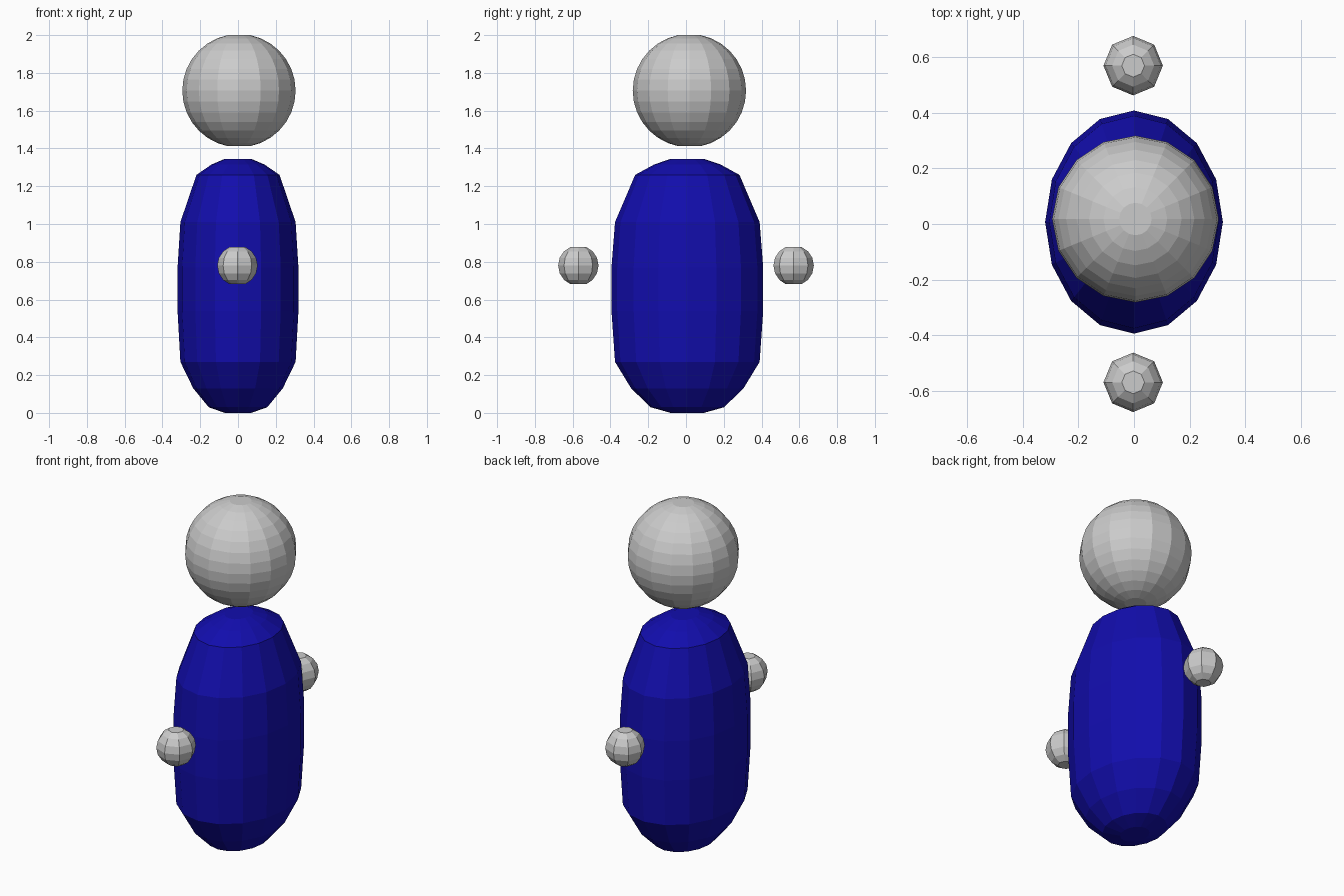
import bpy, bmesh
from math import sin, cos, pi

if "Cube" in bpy.data.objects:
    bpy.data.objects.remove(bpy.data.objects["Cube"])


def lathe(name, profile, sides, center, y_scale=1.0, color=None):
    """Flat-shaded closed surface from (radius, z) rings with flat end caps."""
    bm = bmesh.new()
    rings = []
    for r, z in profile:
        rings.append([bm.verts.new((r * cos(2 * pi * i / sides),
                                    r * y_scale * sin(2 * pi * i / sides), z))
                      for i in range(sides)])
    for a, b in zip(rings, rings[1:]):
        for i in range(sides):
            j = (i + 1) % sides
            bm.faces.new((a[i], a[j], b[j], b[i]))
    bm.faces.new(rings[0][::-1])
    bm.faces.new(rings[-1])
    bmesh.ops.recalc_face_normals(bm, faces=bm.faces)
    mesh = bpy.data.meshes.new(name)
    bm.to_mesh(mesh)
    bm.free()
    obj = bpy.data.objects.new(name, mesh)
    obj.location = center
    bpy.context.collection.objects.link(obj)
    if color:
        mat = bpy.data.materials.new(name + "_color")
        mat.diffuse_color = color
        mat.use_nodes = True
        mat.node_tree.nodes["Principled BSDF"].inputs["Base Color"].default_value = mat.diffuse_color
        mesh.materials.append(mat)
    return obj


def ball_profile(radius, steps):
    """Sphere rings without the poles, so both ends are flat."""
    return [(radius * sin(pi * k / steps), -radius * cos(pi * k / steps))
            for k in range(1, steps)]


# Body: oval capsule with a shallow domed top
body = [(0.07, 0.0), (0.155, 0.03), (0.237, 0.13), (0.305, 0.27),
        (0.32, 0.54), (0.32, 0.77), (0.305, 1.01), (0.22, 1.26),
        (0.14, 1.315), (0.07, 1.345)]
lathe("body", body, 16, (0, 0.007, 0), 1.255, (0.006, 0.004, 0.42, 1))

# Head floating above the body
lathe("head", ball_profile(0.3, 16), 16, (0.005, 0.018, 1.706))

# Hands floating at each side
for name, y in (("front_hand", -0.57), ("back_hand", 0.57)):
    lathe(name, ball_profile(0.107, 8), 8, (-0.003, y, 0.78))
